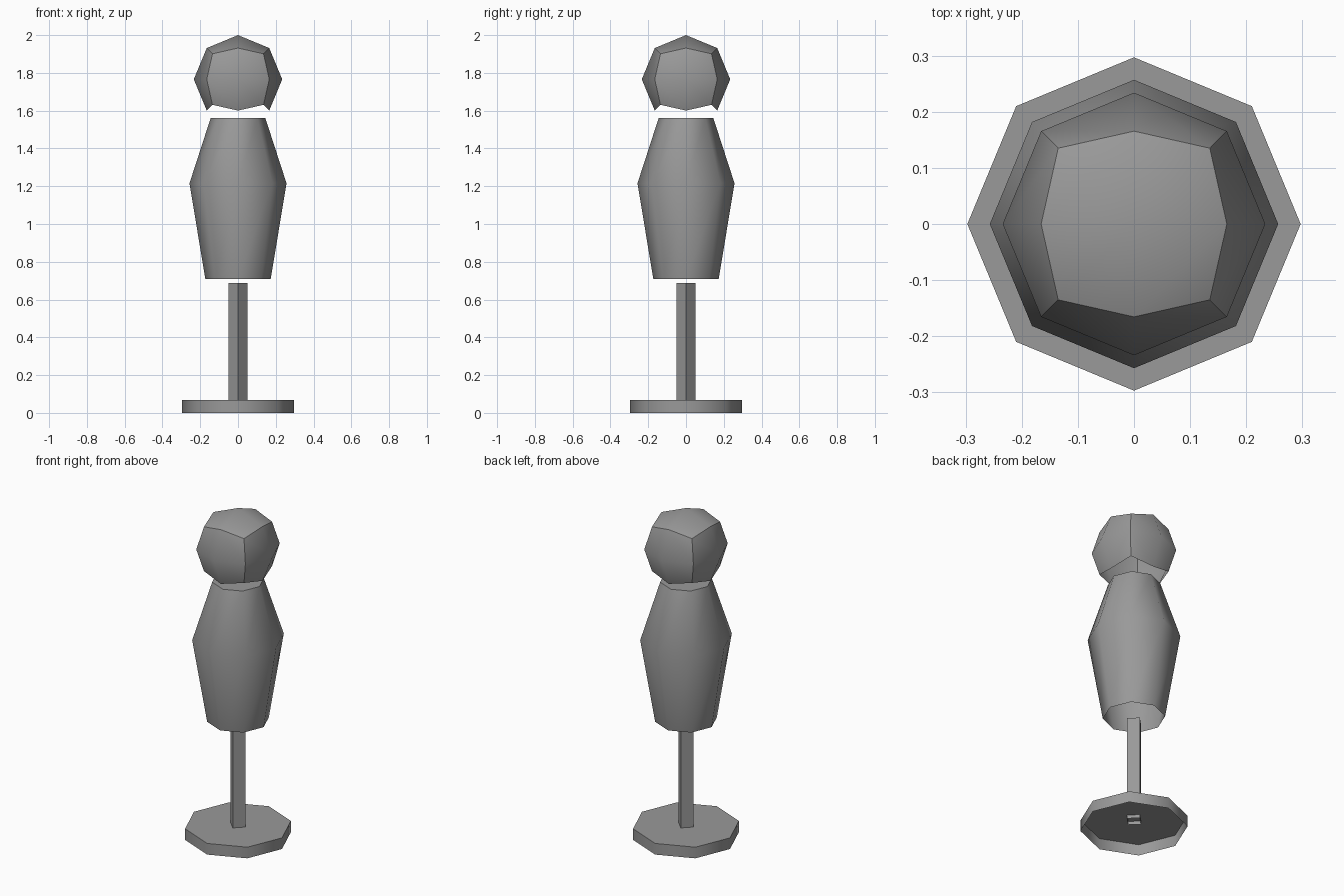
import bpy, bmesh, math
from mathutils import Vector

if "Cube" in bpy.data.objects:
    bpy.data.objects.remove(bpy.data.objects["Cube"])

# Dark grey used on every part
grey = bpy.data.materials.new("dark_grey")
grey.diffuse_color = (0.32, 0.32, 0.32, 1)
grey.use_nodes = True
grey.node_tree.nodes["Principled BSDF"].inputs["Base Color"].default_value = grey.diffuse_color


def finish(bm, name, is_sharp):
    """Smooth faces, flag sharp edges and add the object."""
    bm.normal_update()
    for f in bm.faces:
        f.smooth = True
    for e in bm.edges:
        e.smooth = not is_sharp(e)
    me = bpy.data.meshes.new(name)
    bm.to_mesh(me)
    bm.free()
    me.materials.append(grey)
    ob = bpy.data.objects.new(name, me)
    bpy.context.collection.objects.link(ob)
    return ob


def lathe(name, profile, sides):
    """Stack of (radius, z) rings, capped on top and open underneath."""
    bm = bmesh.new()
    rings = []
    for r, z in profile:
        angles = [2 * math.pi * i / sides for i in range(sides)]
        rings.append([bm.verts.new((r * math.cos(a), r * math.sin(a), z)) for a in angles])
    for low, high in zip(rings, rings[1:]):
        for i in range(sides):
            j = (i + 1) % sides
            bm.faces.new((low[i], low[j], high[j], high[i]))
    bm.faces.new(rings[-1])
    limit = math.radians(60)
    return finish(bm, name, lambda e: len(e.link_faces) == 2 and e.calc_face_angle() > limit)


# Stand: octagonal foot and square post
lathe("base", [(0.297, 0), (0.297, 0.068)], 8)
lathe("post", [(0.05, 0.047), (0.05, 0.687)], 4)

# Tapered body
lathe("torso", [(0.173, 0.71), (0.257, 1.215), (0.145, 1.56)], 8)

# Head: subdivided cube pushed onto a sphere, underside removed
R, CENTRE = 0.234, Vector((0, 0, 1.766))
bm = bmesh.new()
bmesh.ops.create_cube(bm, size=2)
bmesh.ops.subdivide_edges(bm, edges=bm.edges[:], cuts=1, use_grid_fill=True)
under = [f for f in bm.faces if f.calc_center_median().z < -0.9]
bmesh.ops.delete(bm, geom=under, context='FACES')
cube_edges = {e for e in bm.edges
              if all(sum(abs(c) > 0.5 for c in v.co) >= 2 for v in e.verts)}
for v in bm.verts:
    v.co = v.co.normalized() * R + CENTRE
finish(bm, "head", lambda e: e in cube_edges)
